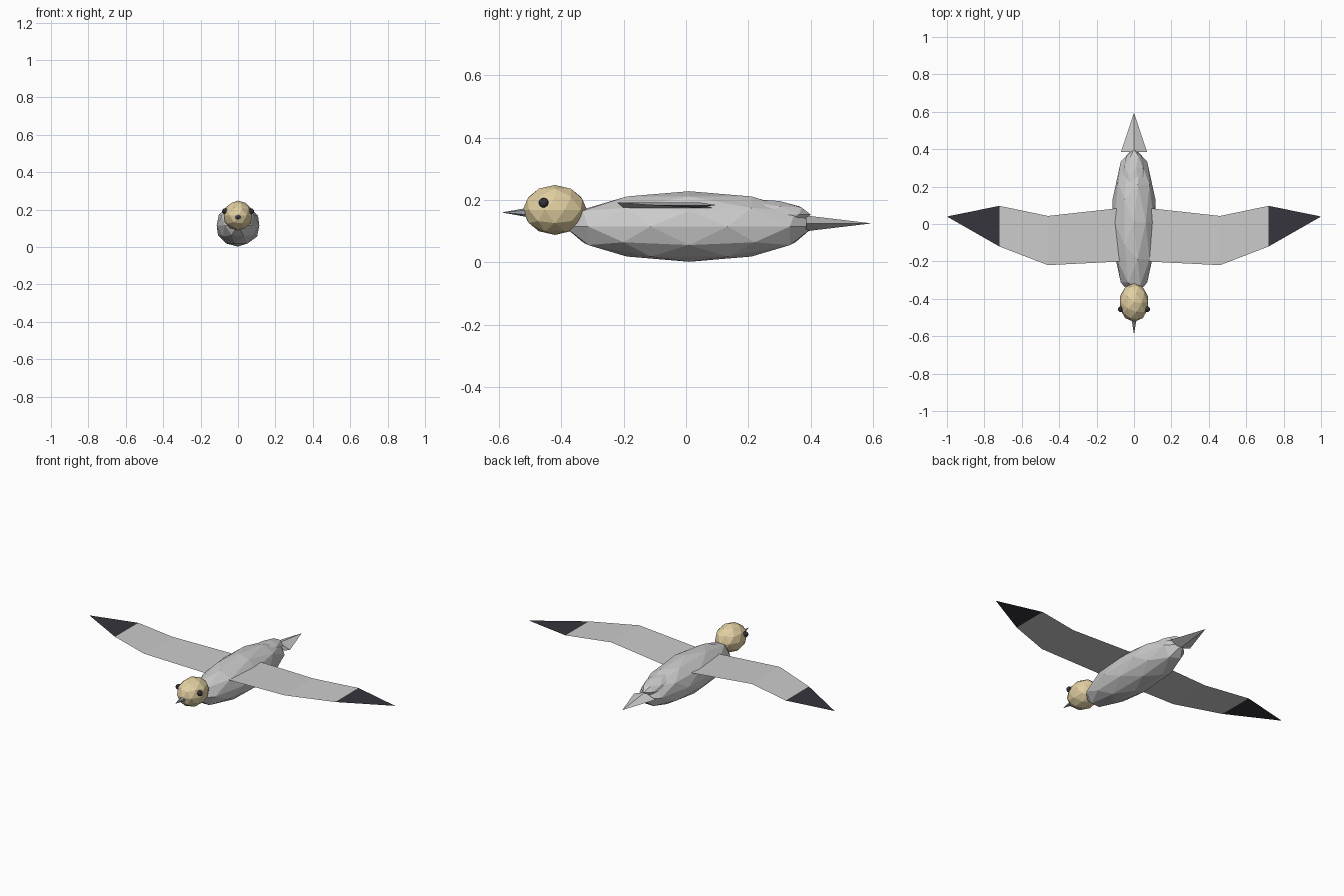
import bpy
from math import pi

if "Cube" in bpy.data.objects:
    bpy.data.objects.remove(bpy.data.objects["Cube"])


def material(name, rgb):
    m = bpy.data.materials.new(name)
    m.diffuse_color = (*rgb, 1)
    m.use_nodes = True
    m.node_tree.nodes["Principled BSDF"].inputs["Base Color"].default_value = m.diffuse_color
    return m


TAN = material("tan", (0.76, 0.63, 0.36))
BLACK = material("black", (0.035, 0.035, 0.045))
SLATE = material("slate", (0.33, 0.36, 0.4))


def finish(obj, name, mat=None):
    obj.name = name
    if mat:
        obj.data.materials.append(mat)
    return obj


def ball(name, loc, radii, mat=None, subdivisions=2):
    bpy.ops.mesh.primitive_ico_sphere_add(subdivisions=subdivisions, radius=1, location=loc)
    obj = bpy.context.object
    obj.scale = radii
    return finish(obj, name, mat)


def spike(name, loc, radii, length, sides, direction, mat=None):
    # cone pointing along +y (direction 1) or -y (direction -1)
    bpy.ops.mesh.primitive_cone_add(vertices=sides, radius1=1, radius2=0, depth=length,
                                    location=loc, rotation=(-direction * pi / 2, 0, 0))
    obj = bpy.context.object
    obj.scale = (radii[0], radii[1], 1)
    return finish(obj, name, mat)


def sheet(name, sections, side, mat=None):
    # thin panel through chord sections: (x, z, leading y, trailing y)
    verts = []
    for x, z, lead, trail in sections:
        verts += [(side * x, lead, z), (side * x, trail, z)]
    faces = []
    for i in range(0, len(verts) - 2, 2):
        f = [i, i + 2, i + 3, i + 1]
        if verts[i + 2] == verts[i + 3]:
            f = [i, i + 2, i + 1]
        faces.append(f if side > 0 else f[::-1])
    mesh = bpy.data.meshes.new(name)
    mesh.from_pydata(verts, [], faces)
    mesh.validate()
    obj = bpy.data.objects.new(name, mesh)
    bpy.context.collection.objects.link(obj)
    return finish(obj, name, mat)


# Body, rump and head
ball("body", (0, 0.01, 0.115), (0.12, 0.4, 0.113))
ball("rump", (0, 0.2, 0.153), (0.07, 0.2, 0.051))
ball("head", (0, -0.42, 0.168), (0.08, 0.103, 0.08), TAN)

# Beak and tail
spike("beak", (0, -0.54, 0.16), (0.02, 0.018), 0.1, 6, -1, SLATE)
spike("tail", (0, 0.49, 0.125), (0.07, 0.025), 0.21, 4, 1)

# Wings, dark wing tips and eyes
inner = [(0.06, 0.173, -0.2, 0.087), (0.46, 0.192, -0.22, 0.043), (0.72, 0.184, -0.12, 0.097)]
outer = [(0.72, 0.184, -0.12, 0.097), (1.0, 0.175, 0.04, 0.04)]
for label, side in (("left", 1), ("right", -1)):
    sheet(label + "_wing", inner, side)
    sheet(label + "_wing_tip", outer, side, BLACK)
    ball(label + "_eye", (side * 0.07, -0.456, 0.191), (0.016,) * 3, BLACK)
